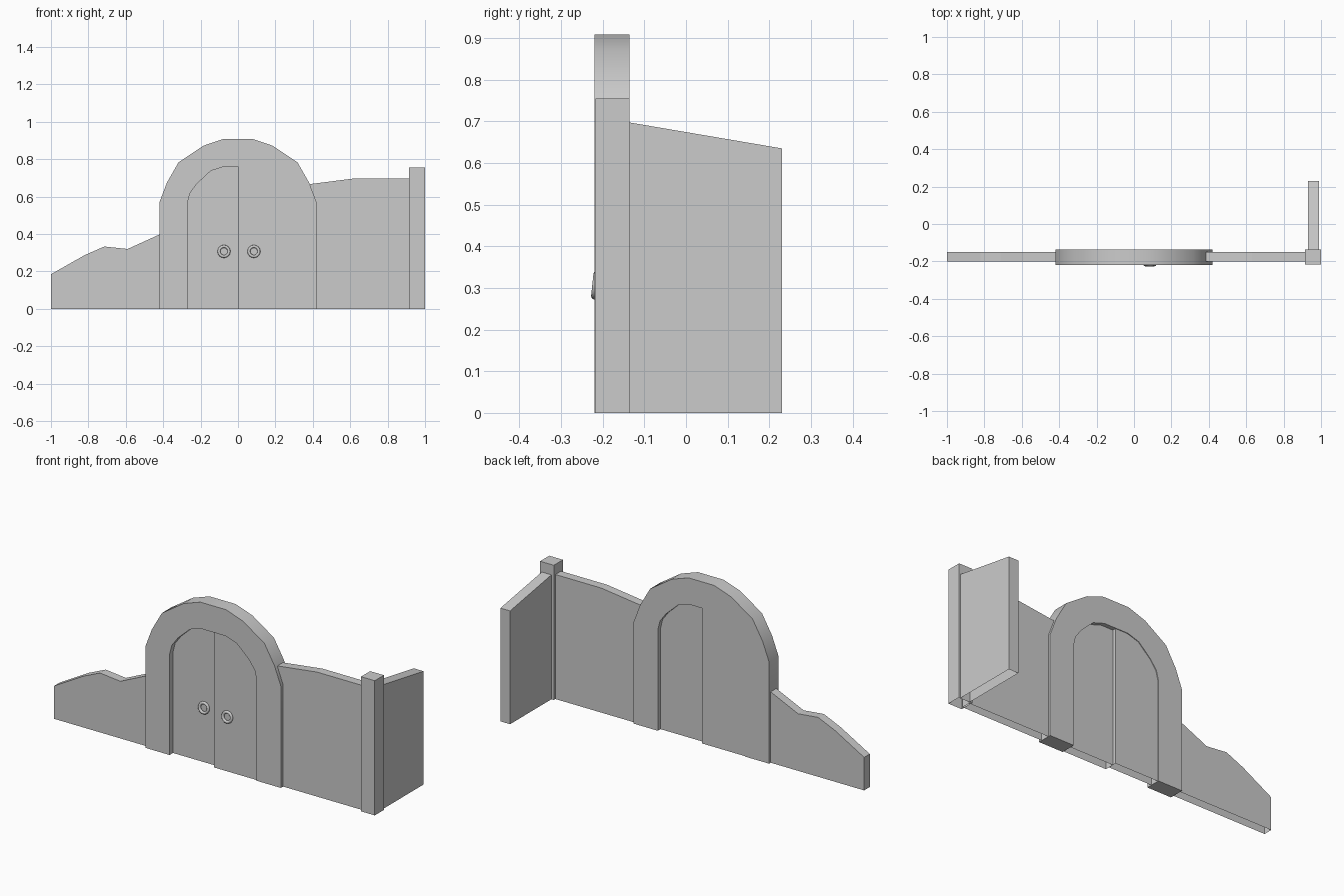
import bpy, bmesh, math

if "Cube" in bpy.data.objects:
    bpy.data.objects.remove(bpy.data.objects["Cube"])


def finish(bm, name, angle=None):
    """Turn a bmesh into a named object, optionally smooth below an angle."""
    bmesh.ops.recalc_face_normals(bm, faces=bm.faces)
    mesh = bpy.data.meshes.new(name)
    bm.to_mesh(mesh)
    bm.free()
    if angle:
        mesh.shade_smooth()
        mesh.set_sharp_from_angle(angle=math.radians(angle))
    obj = bpy.data.objects.new(name, mesh)
    bpy.context.collection.objects.link(obj)
    return obj


def slab(name, profile, low, high, axis="y", open_base=True, angle=None):
    """Extrude a 2D outline (horizontal, z) between low and high along an axis."""
    bm = bmesh.new()
    place = (lambda h, z, d: (h, d, z)) if axis == "y" else (lambda h, z, d: (d, h, z))
    face = bm.faces.new([bm.verts.new(place(h, z, low)) for h, z in profile])
    new = bmesh.ops.extrude_face_region(bm, geom=[face], use_keep_orig=True)["geom"]
    for v in new:
        if isinstance(v, bmesh.types.BMVert):
            v.co["xyz".index(axis)] = high
    bmesh.ops.recalc_face_normals(bm, faces=bm.faces)
    if open_base:
        base = [f for f in bm.faces if all(v.co.z < 1e-5 for v in f.verts)]
        bmesh.ops.delete(bm, geom=base, context="FACES_ONLY")
    return finish(bm, name, angle)


def mirrored(points):
    """Complete a left-half outline across x = 0."""
    return points + [(-x, z) for x, z in reversed(points)]


# Arched gate surround
outer = [(-0.42, 0), (-0.42, 0.57), (-0.38, 0.675), (-0.318, 0.783),
         (-0.185, 0.872), (-0.08, 0.908)]
inner = [(-0.27, 0), (-0.27, 0.565), (-0.257, 0.618), (-0.22, 0.668),
         (-0.145, 0.738), (-0.075, 0.76)]
slab("gate_arch", mirrored(outer) + mirrored(inner)[::-1], -0.22, -0.136,
     open_base=False, angle=40)

# Two door leaves, the right one standing slightly forward
door = inner + [(0, 0.76), (0, 0)]
slab("left_door", door, -0.19, -0.14)
slab("right_door", [(-x, z) for x, z in door], -0.213, -0.16)

# Ring handles hanging on the doors
for name, x, y in (("left_handle", -0.075, -0.195), ("right_handle", 0.085, -0.217)):
    bpy.ops.mesh.primitive_torus_add(
        major_segments=16, minor_segments=8, major_radius=0.027, minor_radius=0.008,
        location=(x, y, 0.307), rotation=(math.radians(84), 0, 0))
    ring = bpy.context.object
    ring.name = name
    bpy.ops.object.shade_smooth_by_angle(angle=math.radians(50))

# Broken low wall on the left, tall wall on the right
slab("left_wall", [(-1, 0), (-1, 0.185), (-0.82, 0.287), (-0.715, 0.333),
                   (-0.59, 0.32), (-0.41, 0.402), (-0.41, 0)], -0.2, -0.15)
slab("right_wall", [(0.385, 0), (0.385, 0.667), (0.63, 0.698),
                    (0.925, 0.698), (0.925, 0)], -0.2, -0.15)

# Corner post and the wall returning to the back
slab("corner_post", [(0.915, 0), (0.915, 0.755), (1, 0.755), (1, 0)], -0.217, -0.136)
slab("side_wall", [(-0.14, 0), (-0.14, 0.698), (0.23, 0.635), (0.23, 0)],
     0.93, 0.99, axis="x")
